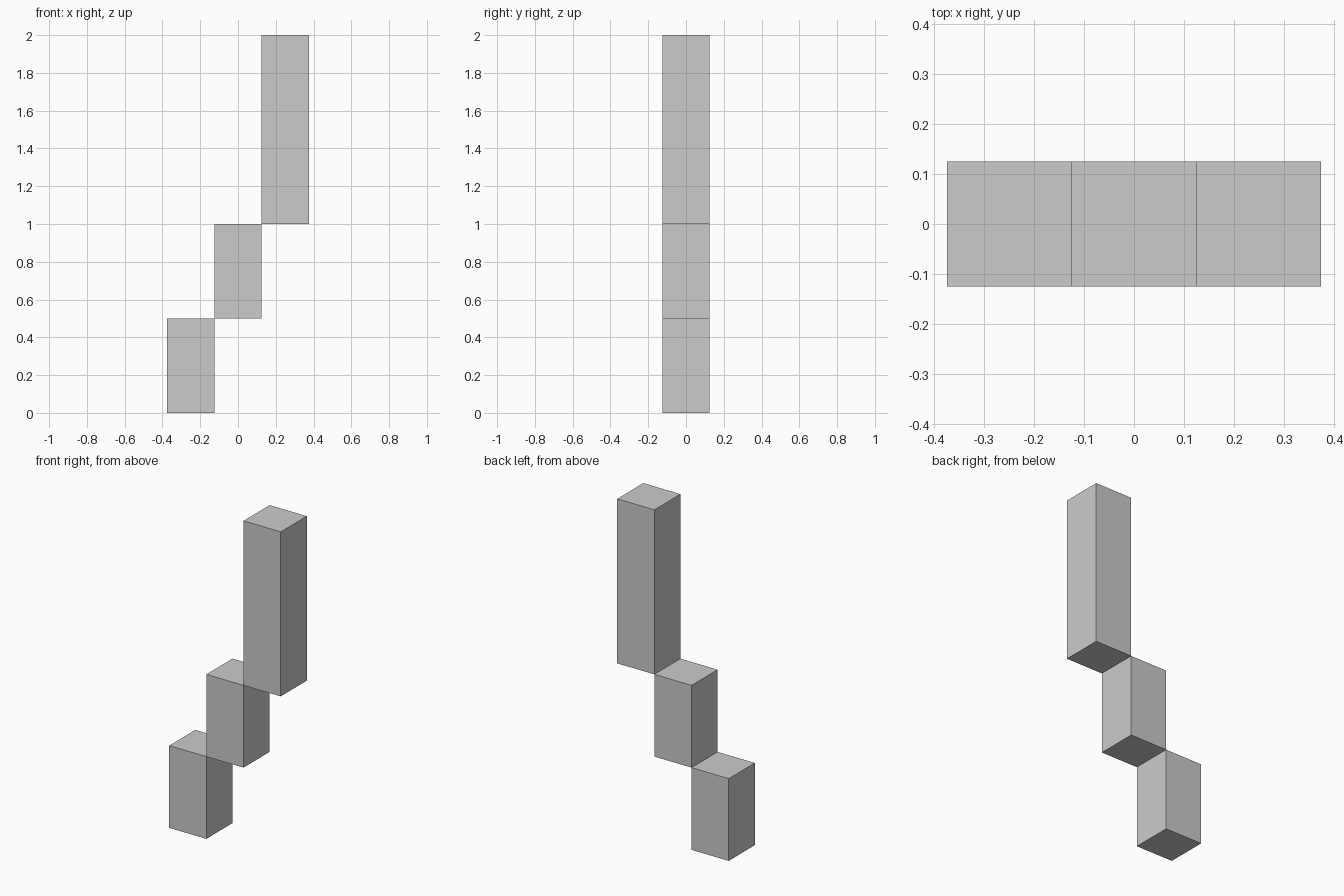
import bpy

if "Cube" in bpy.data.objects:
    bpy.data.objects.remove(bpy.data.objects["Cube"])

WIDTH = 0.25


def add_block(name, x, z_bottom, z_top):
    """Square upright block standing between two heights."""
    bpy.ops.mesh.primitive_cube_add(size=1, location=(x, 0, (z_bottom + z_top) / 2))
    block = bpy.context.object
    block.name = name
    block.scale = (WIDTH, WIDTH, z_top - z_bottom)
    bpy.ops.object.transform_apply(location=False, rotation=False, scale=True)
    return block


# Three blocks stepping up edge to edge, left to right
add_block("lower_block", -WIDTH, 0.0, 0.5)
add_block("middle_block", 0.0, 0.5, 1.0)
add_block("tall_upper_block", WIDTH, 1.0, 2.0)
